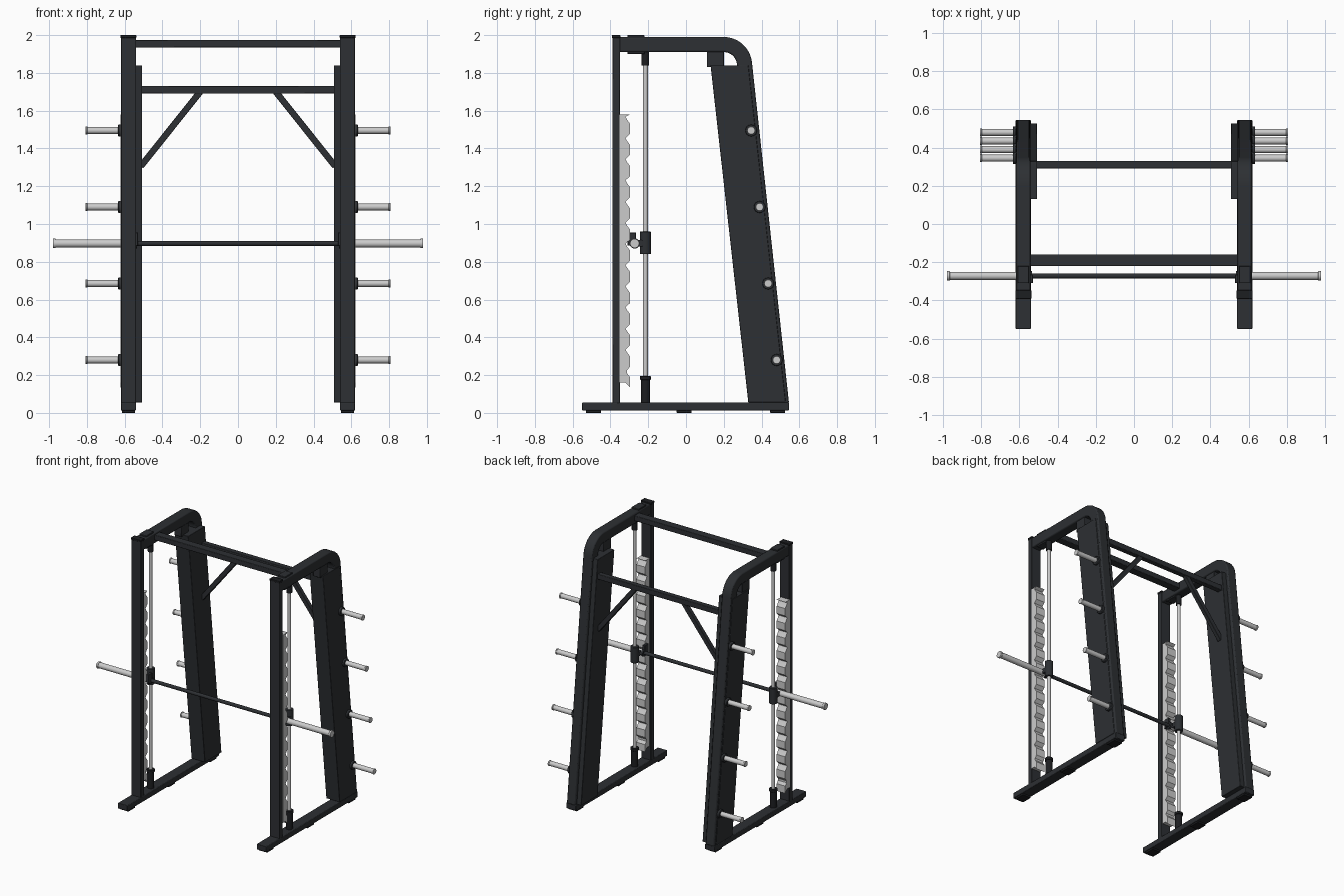
import bpy, bmesh, math
from mathutils import Vector

if "Cube" in bpy.data.objects:
    bpy.data.objects.remove(bpy.data.objects["Cube"])


def material(name, c):
    m = bpy.data.materials.new(name)
    m.diffuse_color = (*c, 1)
    m.use_nodes = True
    m.node_tree.nodes["Principled BSDF"].inputs["Base Color"].default_value = m.diffuse_color
    return m


DARK = material("dark_steel", (0.026, 0.029, 0.033))
BLACK = material("black_rubber", (0.012, 0.013, 0.015))
CHROME = material("bright_steel", (0.6, 0.61, 0.62))


def finish(name, bm, mat, bevel=0, mirror=True):
    bmesh.ops.recalc_face_normals(bm, faces=bm.faces)
    me = bpy.data.meshes.new(name)
    bm.to_mesh(me)
    bm.free()
    me.materials.append(mat)
    ob = bpy.data.objects.new(name, me)
    bpy.context.collection.objects.link(ob)
    if bevel:
        b = ob.modifiers.new("bevel", 'BEVEL')
        b.width, b.segments, b.limit_method = bevel, 2, 'ANGLE'
        b.angle_limit = math.radians(40)
    if mirror:
        m = ob.modifiers.new("mirror", 'MIRROR')
        m.use_mirror_merge = False
    return ob


def box(name, x, y, z, mat=DARK, bevel=0.004, mirror=True):
    bm = bmesh.new()
    bmesh.ops.create_cube(bm, size=1)
    for v in bm.verts:
        v.co = [(a[0] + a[1]) / 2 + c * (a[1] - a[0]) for a, c in zip((x, y, z), v.co)]
    return finish(name, bm, mat, bevel, mirror)


def prism(name, yz, x0, x1, mat=DARK, bevel=0):
    """Side profile in y, z extruded along x."""
    bm = bmesh.new()
    f = bm.faces.new([bm.verts.new((x0, y, z)) for y, z in yz])
    r = bmesh.ops.extrude_face_region(bm, geom=[f])
    for v in r['geom']:
        if isinstance(v, bmesh.types.BMVert):
            v.co.x = x1
    return finish(name, bm, mat, bevel)


def rod(name, p, q, r, mat=DARK, mirror=True, sides=24, bevel=0):
    p, q = Vector(p), Vector(q)
    bm = bmesh.new()
    bmesh.ops.create_cone(bm, cap_ends=True, segments=sides, radius1=r, radius2=r, depth=(q - p).length)
    bm.transform((q - p).to_track_quat('Z', 'Y').to_matrix().to_4x4())
    bmesh.ops.translate(bm, verts=bm.verts, vec=(p + q) / 2)
    return finish(name, bm, mat, bevel, mirror)


# base rails and rubber feet
box("base_rail", (0.54, 0.62), (-0.55, 0.545), (0.013, 0.055))
for y in (-0.49, -0.01, 0.485):
    box("foot_pad", (0.545, 0.615), (y - 0.04, y + 0.04), (0, 0.015), BLACK, 0.003)

# front uprights with caps
box("front_upright", (0.54, 0.62), (-0.39, -0.35), (0.05, 1.992))
box("upright_cap", (0.538, 0.622), (-0.393, -0.347), (1.985, 2.0), BLACK, 0.003)

# bent tube: top rail curving into the leaning rear leg
lean = math.atan(0.1087)
angles = [math.pi / 2 + (lean - math.pi / 2) * i / 12 for i in range(13)]
arc = lambda r: [(0.2 + r * math.cos(a), 1.84 + r * math.sin(a)) for a in angles]
outer, inner = arc(0.15), arc(0.07)
drop = lambda p: (p[0] + (p[1] - 0.05) * math.tan(lean), 0.05)
prism("bent_frame_tube", [(-0.36, 1.99)] + outer + [drop(outer[-1]), drop(inner[-1])]
      + inner[::-1] + [(-0.36, 1.91)], 0.543, 0.617, DARK, 0.008)

# leaning side panel and its hanger block
prism("side_panel", [(0.13, 1.84), (0.33, 1.84), (0.528, 0.055), (0.33, 0.055)], 0.507, 0.62, DARK, 0.003)
box("panel_hanger", (0.55, 0.61), (0.11, 0.2), (1.83, 1.92))
box("top_bracket", (0.55, 0.61), (-0.31, -0.22), (1.9, 2.0), DARK, 0.003)

# cross members
box("front_crossbeam", (-0.55, 0.55), (-0.22, -0.16), (1.935, 1.975), mirror=False)
box("rear_crossbeam", (-0.52, 0.52), (0.29, 0.33), (1.69, 1.73), mirror=False)
prism_dir = Vector((0.31, 0, -0.39)).normalized()
side = Vector((prism_dir.z, 0, -prism_dir.x)) * 0.017
bm = bmesh.new()
a, b = Vector((0.2, 0.295, 1.7)), Vector((0.515, 0.295, 1.305))
f = bm.faces.new([bm.verts.new(c) for c in (a + side, b + side, b - side, a - side)])
r = bmesh.ops.extrude_face_region(bm, geom=[f])
bmesh.ops.translate(bm, verts=[v for v in r['geom'] if isinstance(v, bmesh.types.BMVert)], vec=(0, 0.03, 0))
finish("corner_brace", bm, DARK, 0.003)

# notched catch rack behind each upright
teeth = [(-0.352, 0.16), (-0.32, 0.16), (-0.297, 0.135), (-0.297, 0.19), (-0.312, 0.21), (-0.312, 0.225)]
pitch = 0.112
for i in range(12):
    z = 0.245 + i * pitch
    teeth += [(-0.297, z), (-0.297, z + 0.055), (-0.312, z + 0.075), (-0.32, z + 0.09)]
teeth += [(-0.297, 1.58), (-0.352, 1.58)]
prism("catch_rack", teeth, 0.55, 0.622, CHROME)

# vertical guide rods, end collars and sliding carriage
X, Y = 0.58, -0.215
rod("guide_rod", (X, Y, 0.1), (X, Y, 1.9), 0.013, CHROME)
rod("bottom_stop", (X, Y, 0.05), (X, Y, 0.18), 0.024, BLACK)
rod("stop_rim", (X, Y, 0.175), (X, Y, 0.195), 0.029, BLACK, bevel=0.003)
rod("top_collar", (X, Y, 1.84), (X, Y, 1.915), 0.02, BLACK)
rod("carriage", (X, Y, 0.84), (X, Y, 0.96), 0.029, DARK, bevel=0.003)
box("carriage_arm", (0.555, 0.605), (-0.28, -0.22), (0.88, 0.915))
box("catch_hook", (0.53, 0.55), (-0.31, -0.265), (0.885, 0.955), DARK, 0.003)

# lifting bar with loading sleeves
B = (-0.272, 0.897)
rod("lifting_bar", (-0.6, *B), (0.6, *B), 0.013, DARK, mirror=False)
rod("bar_sleeve", (0.545, *B), (0.97, *B), 0.021, CHROME)
rod("sleeve_end", (0.965, *B), (0.98, *B), 0.025, CHROME, bevel=0.002)
rod("sleeve_collar", (0.535, *B), (0.55, *B), 0.027, DARK)

# plate storage pegs
for i in range(4):
    p = (0.345 + 0.045 * i, 1.495 - 0.405 * i)
    rod("peg_flange", (0.61, *p), (0.635, *p), 0.031, DARK, bevel=0.003)
    rod("storage_peg", (0.62, *p), (0.8, *p), 0.018, CHROME)
    rod("peg_end", (0.797, *p), (0.807, *p), 0.021, CHROME, bevel=0.002)

# smooth the round parts, keep edges crisp
bpy.ops.object.select_all(action='SELECT')
bpy.context.view_layer.objects.active = bpy.context.selected_objects[0]
bpy.ops.object.shade_smooth_by_angle(angle=math.radians(35))
